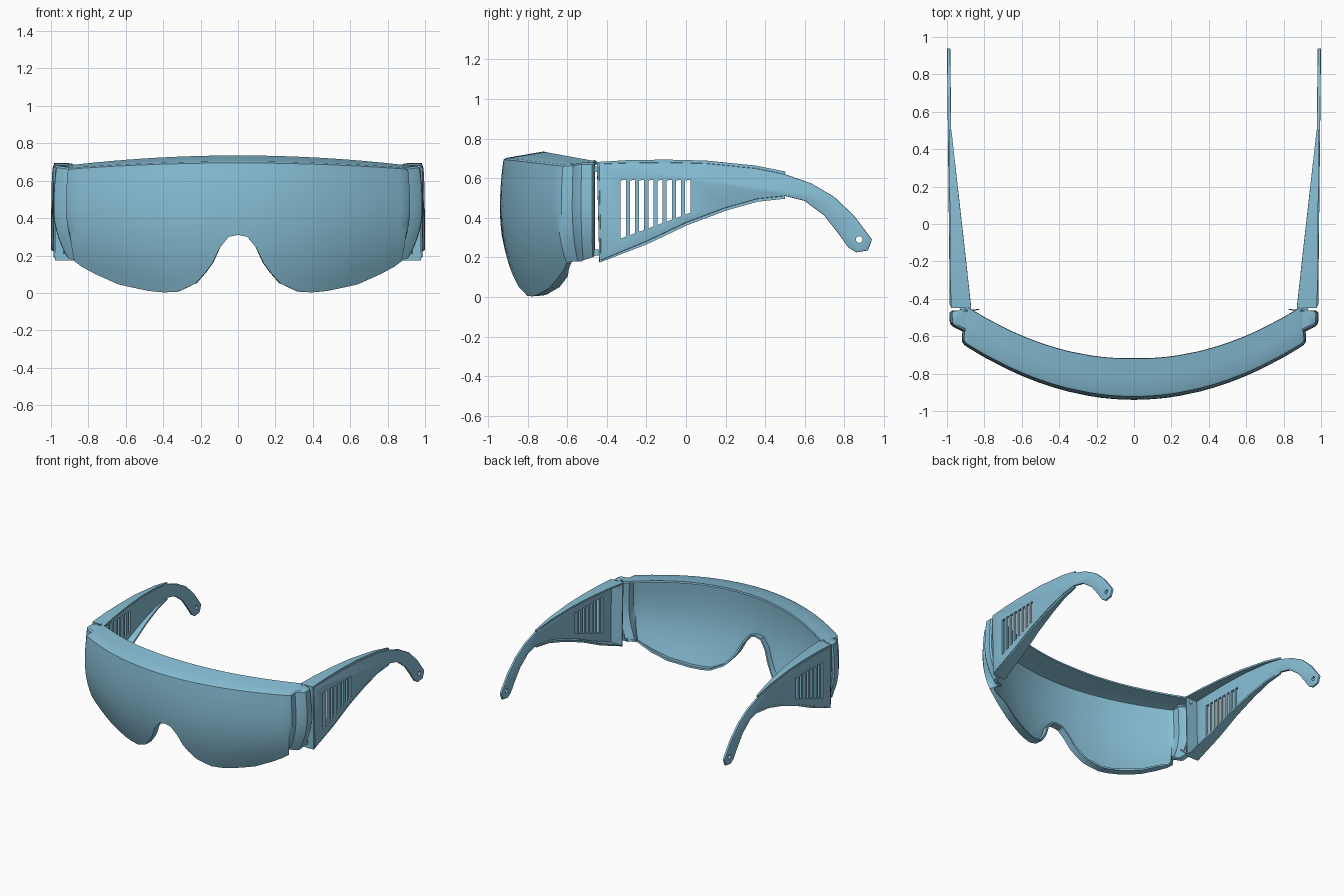
import bpy, bmesh, math
from mathutils import Vector

cube = bpy.data.objects.get("Cube")
if cube:
    bpy.data.objects.remove(cube)

mat = bpy.data.materials.new("pale blue plastic")
mat.use_nodes = True
BLUE = (0.243, 0.515, 0.665, 1)
mat.diffuse_color = BLUE
mat.node_tree.nodes["Principled BSDF"].inputs["Base Color"].default_value = BLUE


def make(name, bm):
    mesh = bpy.data.meshes.new(name)
    bm.to_mesh(mesh)
    bm.free()
    mesh.materials.append(mat)
    ob = bpy.data.objects.new(name, mesh)
    bpy.context.collection.objects.link(ob)
    return ob


def activate(ob):
    bpy.ops.object.select_all(action='DESELECT')
    ob.select_set(True)
    bpy.context.view_layer.objects.active = ob


def smooth(ob, angle=32):
    activate(ob)
    bpy.ops.object.shade_smooth_by_angle(angle=math.radians(angle))


def thicken(ob, amount):
    mod = ob.modifiers.new("thickness", 'SOLIDIFY')
    mod.thickness = amount
    mod.offset = -1
    mod.use_even_offset = False
    activate(ob)
    bpy.ops.object.modifier_apply(modifier=mod.name)


def extrude_profile(bm, pts, x0, x1):
    """Prism from a (y, z) outline between two x planes."""
    lo = [bm.verts.new((x0, y, z)) for y, z in pts]
    hi = [bm.verts.new((x1, y, z)) for y, z in pts]
    bm.faces.new(lo)
    bm.faces.new(hi[::-1])
    for i in range(len(pts)):
        j = (i + 1) % len(pts)
        bm.faces.new((lo[i], hi[i], hi[j], lo[j]))
    bmesh.ops.recalc_face_normals(bm, faces=bm.faces)


# --- Wraparound lens, brow and side frame: one shell swept along x ---
lens_bottom = [(0, .31), (.05, .30), (.1, .24), (.14, .16), (.18, .11), (.24, .05),
               (.35, .005), (.43, .003), (.51, .01), (.6, .028), (.68, .045),
               (.8, .10), (.87, .14), (.905, .17)]


def lens_column(x, bottom):
    y = -.94 + .355 * x * x
    top = .695 - .04 * x * x
    back = Vector((x * .98, y + .22 - .02 * x, .735 - .062 * x * x))
    return x, y, math.atan(.71 * x), 1 + x * x * .6, top, bottom, back


def side_column(x, y, angle, top, bottom):
    back = Vector((.9, -.45, .68))
    return x, y, math.radians(angle), 2.4, top, bottom, back


half = [lens_column(*p) for p in lens_bottom]
half += [side_column(.92, -.63, 55, .66, .18), side_column(.918, -.575, 70, .662, .18),
         side_column(.97, -.548, 75, .668, .18), side_column(.985, -.53, 82, .67, .185),
         side_column(.987, -.475, 88, .67, .2), side_column(.975, -.464, 90, .67, .205),
         side_column(.92, -.46, 90, .67, .21)]

ROWS = 10


def column_points(col):
    x, y, angle, scale, top, bottom, back = col
    inward = Vector((-math.sin(angle), math.cos(angle), 0))

    def wall(z, extra=0):
        bulge = .46 * (.45 - z) ** 2 * scale if z < .45 else .3 * (z - .45) ** 2
        return Vector((x, y, z)) + inward * (bulge + extra)

    edge = wall(top, .016)
    edge.z += .008
    pts = [back, back.lerp(edge, .5), edge]
    pts += [wall(top + (bottom - top) * i / ROWS) for i in range(ROWS + 1)]
    lip = .055 if y < -.7 else .03
    pts += [wall(bottom, lip) + Vector((0, 0, .004))]
    return pts


right_half = [column_points(c) for c in half]
mirrored = [[Vector((-p.x, p.y, p.z)) for p in col] for col in right_half[:0:-1]]
bm = bmesh.new()
grid = [[bm.verts.new(p) for p in col] for col in mirrored + right_half]
for a, b in zip(grid, grid[1:]):
    for j in range(len(a) - 1):
        bm.faces.new((a[j], a[j + 1], b[j + 1], b[j]))
bmesh.ops.remove_doubles(bm, verts=bm.verts, dist=.0005)
shell = make("lens_shell", bm)
thicken(shell, .014)
smooth(shell, 30)

# --- Temple arms ---
arm_top = [(-.44, .672), (-.3, .677), (-.1, .68), (.1, .675), (.35, .65), (.5, .62)]
arm_tip = [(.63, .575), (.75, .505), (.85, .41), (.91, .33), (.94, .29), (.92, .235),
           (.86, .225), (.82, .25), (.77, .32), (.7, .41), (.6, .485)]
arm_bottom = [(.5, .51), (.36, .495), (.2, .45), (0, .375), (-.2, .28), (-.43, .185)]


def outer_x(y):
    return .985 + .015 * (y + .44) / 1.38


def slot_cutter():
    bm = bmesh.new()
    for i in range(8):
        y0 = -.33 + i * .0465
        y1 = y0 + .026
        low = [.295 + .37 * (y + .33) for y in (y0, y1)]
        extrude_profile(bm, [(y0, low[0]), (y1, low[1]), (y1, .592), (y0, .588)], .8, 1.1)
    ring = [(.875 + .017 * math.cos(math.tau * k / 12), .29 + .017 * math.sin(math.tau * k / 12))
            for k in range(12)]
    extrude_profile(bm, ring, .8, 1.1)
    cutter = make("slot_cutter", bm)
    cutter.hide_render = True
    return cutter


def build_arm():
    # Flat plate, leaning slightly outward to the rear
    bm = bmesh.new()
    extrude_profile(bm, arm_top + arm_tip + arm_bottom, -.018, 0)
    for v in bm.verts:
        v.co.x += outer_x(v.co.y)
    plate = make("left_arm_plate", bm)
    activate(plate)
    bevel = plate.modifiers.new("soft edge", 'BEVEL')
    bevel.width = .005
    bevel.segments = 2
    bevel.angle_limit = math.radians(50)
    bpy.ops.object.modifier_apply(modifier=bevel.name)
    cutter = slot_cutter()
    cut = plate.modifiers.new("vents", 'BOOLEAN')
    cut.object = cutter
    cut.solver = 'EXACT'
    activate(plate)
    bpy.ops.object.modifier_apply(modifier=cut.name)
    bpy.data.objects.remove(cutter)
    smooth(plate)

    # Rim flange: wide at the hinge, fading out toward the rear
    bm = bmesh.new()
    path = arm_bottom + arm_top
    outer, inner = [], []
    for y, z in path:
        x = outer_x(y) - .006
        width = .013 + .095 * (.5 - y) / .94
        outer.append(bm.verts.new((x, y, z)))
        inner.append(bm.verts.new((x - width, y, z)))
    for i in range(len(path) - 1):
        bm.faces.new((outer[i], inner[i], inner[i + 1], outer[i + 1]))
    flange = make("left_arm_flange", bm)
    thicken(flange, .014)
    smooth(flange)

    # Hinge barrels
    bm = bmesh.new()
    for z in (.645, .225):
        ret = bmesh.ops.create_cone(bm, cap_ends=True, segments=12, radius1=.017,
                                    radius2=.017, depth=.03)
        bmesh.ops.translate(bm, verts=ret["verts"], vec=(.915, -.45, z))
    hinge = make("left_hinge", bm)
    smooth(hinge)
    return [plate, flange, hinge]


# Mirror every left part to the right side
for part in build_arm():
    bm = bmesh.new()
    bm.from_mesh(part.data)
    for v in bm.verts:
        v.co.x = -v.co.x
    bmesh.ops.reverse_faces(bm, faces=bm.faces)
    smooth(make(part.name.replace("left", "right"), bm))
